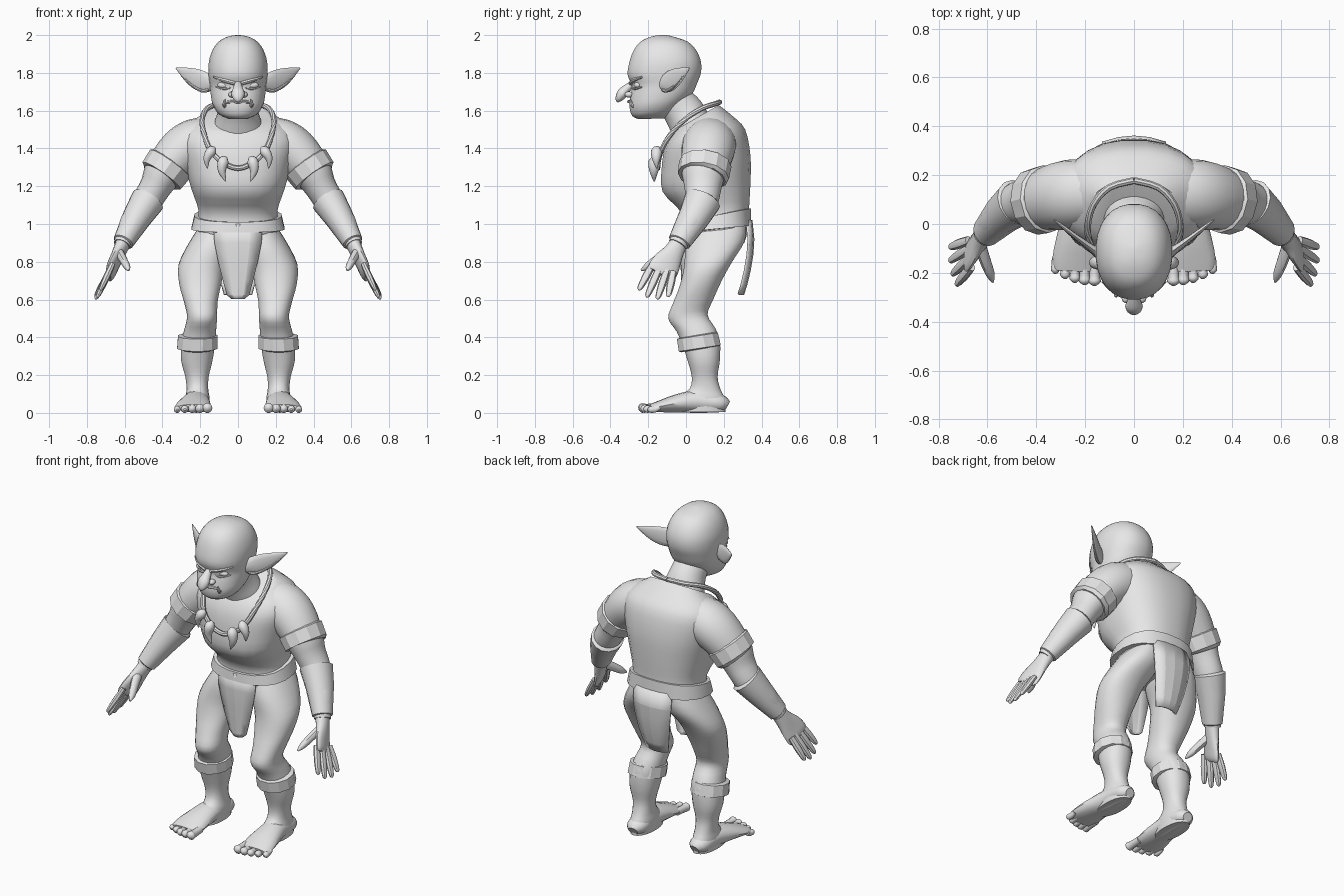
import bpy, bmesh, math
from mathutils import Vector

clay = bpy.data.materials.new("clay_grey")
clay.diffuse_color = (0.8, 0.8, 0.8, 1)


def finish(name, bm, mirror=False, angle=40, thick=0):
    bmesh.ops.recalc_face_normals(bm, faces=bm.faces)
    me = bpy.data.meshes.new(name)
    bm.to_mesh(me)
    bm.free()
    me.materials.append(clay)
    ob = bpy.data.objects.new(name, me)
    bpy.context.collection.objects.link(ob)
    if thick:
        ob.modifiers.new("thickness", 'SOLIDIFY').thickness = thick
    if mirror:
        m = ob.modifiers.new("mirror", 'MIRROR')
        m.use_mirror_merge = False
    bpy.ops.object.select_all(action='DESELECT')
    ob.select_set(True)
    bpy.context.view_layer.objects.active = ob
    bpy.ops.object.shade_smooth_by_angle(angle=math.radians(angle))
    return ob


def spline(rows, steps):
    """Catmull-Rom interpolation of parameter rows."""
    if steps < 2:
        return rows
    out = []
    for i in range(len(rows) - 1):
        a, b, c, d = (rows[max(i - 1, 0)], rows[i], rows[i + 1],
                      rows[min(i + 2, len(rows) - 1)])
        for k in range(steps):
            t = k / steps
            out.append([0.5 * (2 * q + (r - p) * t + (2 * p - 5 * q + 4 * r - s) * t * t
                               + (3 * q - p - 3 * r + s) * t ** 3)
                        for p, q, r, s in zip(a, b, c, d)])
    return out + [rows[-1]]


def loft(name, rings, mirror, angle=40, loop=False):
    bm = bmesh.new()
    vs = [[bm.verts.new(p) for p in r] for r in rings]
    n = len(vs[0])
    pairs = list(zip(vs, vs[1:])) + ([(vs[-1], vs[0])] if loop else [])
    for a, b in pairs:
        for i in range(n):
            bm.faces.new((a[i], a[(i + 1) % n], b[(i + 1) % n], b[i]))
    if not loop:
        bm.faces.new(vs[0])
        bm.faces.new(vs[-1])
    return finish(name, bm, mirror, angle)


def power(v, p):
    return math.copysign(abs(v) ** (2 / p), v)


def slab(name, rows, n=24, steps=3, p=2.2, mirror=False, angle=40):
    """Tilted rings: front y, front z, back y, back z, half width, centre x."""
    rings = []
    for yf, zf, yb, zb, hw, cx in spline(rows, steps):
        ring = []
        for i in range(n):
            a = 2 * math.pi * (i + 0.5) / n
            t = 0.5 + 0.5 * power(math.sin(a), p)
            ring.append(Vector((cx + hw * power(math.cos(a), p),
                                yf + (yb - yf) * t, zf + (zb - zf) * t)))
        rings.append(ring)
    return loft(name, rings, mirror, angle)


def tube(name, rows, wide=(0, 1, 0), n=12, steps=3, mirror=True, angle=40, loop=False):
    """Rings across a path: x, y, z, radius along wide, radius across it."""
    rows = spline(rows, steps)
    pts = [Vector(r[:3]) for r in rows]
    rings = []
    for i, r in enumerate(rows):
        t = (pts[min(i + 1, len(pts) - 1)] - pts[max(i - 1, 0)]).normalized()
        w = Vector(wide)
        w = (w - t * w.dot(t)).normalized()
        u = t.cross(w)
        rings.append([pts[i] + w * max(r[3], .002) * math.cos(2 * math.pi * k / n)
                      + u * max(r[4], .002) * math.sin(2 * math.pi * k / n) for k in range(n)])
    return loft(name, rings, mirror, angle, loop)


def ball(name, loc, size, mirror=True):
    bm = bmesh.new()
    bmesh.ops.create_uvsphere(bm, u_segments=16, v_segments=10, radius=1)
    for v in bm.verts:
        v.co = Vector(loc) + v.co * Vector(size)
    return finish(name, bm, mirror)


def panel(name, rows, bow):
    """Hanging cloth: rows of z, y, half width, bowed across."""
    bm = bmesh.new()
    cols = [-1, -.5, 0, .5, 1]
    vs = [[bm.verts.new((c * hw, y + bow * c * c, z)) for c in cols] for z, y, hw in rows]
    for a, b in zip(vs, vs[1:]):
        for i in range(4):
            bm.faces.new((a[i], a[i + 1], b[i + 1], b[i]))
    return finish(name, bm, angle=8, thick=0.012)


# torso, neck and head
slab("torso", [(.03, .88, .31, .9, .17, 0), (-.01, .95, .335, .99, .22, 0),
               (-.025, 1.06, .335, 1.08, .21, 0), (-.125, 1.17, .343, 1.22, .25, 0),
               (-.13, 1.3, .343, 1.36, .285, 0), (-.115, 1.4, .315, 1.5, .305, 0),
               (-.09, 1.46, .25, 1.57, .265, 0), (-.07, 1.49, .175, 1.63, .18, 0)], p=2.4)
slab("neck", [(-.07, 1.46, .12, 1.58, .13, 0), (-.11, 1.55, .08, 1.65, .105, 0),
              (-.16, 1.62, .02, 1.71, .1, 0)], p=2)
slab("head", [(-.25, 1.555, -.1, 1.56, .05, 0), (-.285, 1.572, -.06, 1.59, .1, 0),
              (-.30, 1.62, -.01, 1.64, .133, 0), (-.295, 1.68, .035, 1.69, .145, 0),
              (-.287, 1.73, .06, 1.745, .15, 0), (-.31, 1.79, .08, 1.8, .157, 0),
              (-.3, 1.86, .08, 1.86, .155, 0), (-.275, 1.925, .055, 1.92, .135, 0),
              (-.235, 1.97, .01, 1.965, .1, 0), (-.18, 1.993, -.06, 1.99, .055, 0),
              (-.14, 2.0, -.1, 2.0, .01, 0)], n=28)

# face
tube("nose", [(0, -.275, 1.75, .015, .015), (0, -.31, 1.72, .026, .022),
              (0, -.338, 1.69, .036, .028), (0, -.357, 1.66, .024, .018),
              (0, -.363, 1.645, .004, .004)], wide=(1, 0, 0), mirror=False)
ball("nostril", (.032, -.302, 1.685), (.019, .022, .016))
ball("eye", (.075, -.255, 1.735), (.034, .02, .018))
tube("brow", [(.015, -.29, 1.745, .012, .014), (.075, -.275, 1.762, .012, .014),
              (.128, -.232, 1.778, .006, .008)], wide=(0, 0, 1), n=8)
tube("lower_eyelid", [(.035, -.278, 1.722, .005, .006), (.075, -.27, 1.715, .006, .007),
                      (.115, -.235, 1.725, .004, .006)], wide=(0, 0, 1), n=8)
tube("lip", [(-.088, -.255, 1.622, .006, .008), (-.055, -.287, 1.645, .008, .01),
             (0, -.3, 1.648, .009, .012), (.055, -.287, 1.645, .008, .01),
             (.088, -.255, 1.622, .006, .008)], wide=(0, 0, 1), n=8, mirror=False)
tube("tusk", [(.068, -.275, 1.622, .01, .01), (.073, -.292, 1.638, .009, .009),
              (.068, -.295, 1.662, .002, .002)], n=8)
tube("ear", [(.135, -.125, 1.745, .04, .022), (.18, -.095, 1.752, .055, .016),
             (.23, -.058, 1.772, .052, .012), (.28, -.02, 1.798, .032, .009),
             (.328, .018, 1.825, .003, .003)], wide=(0, 0, 1))
tube("ear_fold", [(.155, -.12, 1.71, .01, .01), (.19, -.1, 1.705, .009, .009),
                  (.24, -.06, 1.732, .007, .007), (.3, -.008, 1.79, .004, .004)], n=8)

# arms, sleeve bands and bracers
tube("arm", [(.12, .13, 1.46, .12, .11), (.22, .125, 1.43, .14, .13),
             (.3, .115, 1.38, .14, .128), (.39, .095, 1.28, .12, .108),
             (.435, .09, 1.2, .1, .085), (.49, .08, 1.11, .085, .078),
             (.56, .02, 1.0, .07, .068), (.615, -.045, .89, .05, .045)], n=20)
tube("sleeve_band", [(.355, .103, 1.325, .125, .118), (.36, .102, 1.318, .14, .13),
                     (.405, .092, 1.255, .137, .124), (.41, .09, 1.248, .122, .11)],
     n=12, steps=1, angle=25)
tube("bracer", [(.475, .09, 1.13, .085, .08), (.478, .088, 1.125, .1, .092),
                (.535, .042, 1.035, .085, .078), (.607, -.035, .905, .062, .056),
                (.61, -.038, .9, .05, .045)], n=14, steps=1, angle=45)

# hands
across = (.12, -.85, .45)
tube("palm", [(.605, -.035, .905, .045, .04), (.63, -.065, .85, .055, .034),
              (.655, -.1, .795, .075, .027), (.675, -.125, .75, .08, .022),
              (.685, -.135, .732, .07, .012)], wide=across, n=16)
fingers = [((.675, -.188, .765), (.728, -.25, .65)), ((.685, -.15, .745), (.745, -.208, .612)),
           ((.69, -.11, .73), (.755, -.152, .602)), ((.69, -.072, .725), (.755, -.095, .615))]
for i, (a, b) in enumerate(fingers):
    a, b = Vector(a), Vector(b)
    rows = [(*a.lerp(b, t), r, r * .85) for t, r in
            ((-.2, .018), (.3, .021), (.7, .018), (.93, .013), (1, .004))]
    tube("finger_%d" % (i + 1), rows, n=8)
tube("thumb", [(.63, -.09, .85, .028, .025), (.607, -.155, .81, .026, .022),
               (.588, -.205, .775, .02, .018), (.578, -.238, .755, .005, .005)], n=10)

# legs, feet and shin bands
slab("leg", [(.04, 1.0, .32, 1.02, .09, .1), (.0, .89, .312, .91, .125, .135),
             (-.012, .77, .245, .8, .125, .19), (-.035, .67, .19, .7, .112, .2),
             (-.07, .58, .145, .6, .09, .197), (-.095, .5, .115, .52, .08, .19),
             (-.05, .43, .155, .45, .085, .2), (-.02, .36, .18, .38, .09, .21),
             (.01, .27, .18, .28, .083, .218), (.03, .19, .168, .19, .062, .217),
             (.02, .13, .185, .12, .058, .215), (-.03, .08, .21, .07, .065, .215),
             (-.05, .005, .21, .005, .062, .215)], mirror=True)
tube("foot", [(.213, .218, .035, .03, .028), (.215, .18, .05, .06, .048),
              (.22, .06, .06, .068, .06), (.23, -.05, .05, .085, .048),
              (.238, -.14, .034, .095, .031), (.24, -.19, .025, .088, .02)],
     wide=(1, 0, 0), n=16)
for i in range(5):
    x, r = .162 + .04 * i, .026 - .002 * i
    y = -.252 + .003 * i * i
    tube("toe_%d" % (i + 1), [(x, -.14, .03, r * .8, r * .8), (x, y + .04, r, r * .85, r * .9),
                              (x, y + .015, r, r, r), (x, y, r * .9, r * .3, r * .3)],
         wide=(1, 0, 0), n=10)
slab("shin_band", [(-.04, .395, .165, .43, .09, .21), (-.052, .39, .172, .425, .108, .213),
                   (-.042, .325, .188, .36, .11, .216), (-.03, .32, .18, .355, .09, .216)],
     n=12, steps=1, p=2, mirror=True, angle=25)

# belt and hanging cloths
slab("belt", [(0, 1.012, .32, 1.083, .21, 0), (-.03, 1.01, .345, 1.083, .232, 0),
              (-.035, .955, .348, .992, .25, 0), (0, .953, .32, .99, .2, 0)],
     n=20, steps=1, p=2.4, angle=25)
panel("front_cloth", [(1.0, -.03, .13), (.9, -.035, .125), (.8, -.03, .105),
                      (.7, -.025, .08), (.625, -.02, .06), (.602, -.02, .035)], .02)
panel("back_cloth", [(1.02, .352, .13), (.92, .362, .13), (.84, .357, .12),
                     (.75, .342, .105), (.68, .325, .09), (.625, .308, .075)], -.025)

# necklace cord and teeth
half = [(.1, .15, 1.635), (.165, .08, 1.61), (.19, -.01, 1.55),
        (.178, -.085, 1.47), (.145, -.13, 1.39), (.08, -.148, 1.325)]
path = [(0, .178, 1.645)] + half + [(0, -.15, 1.295)]
path += [(-x, y, z) for x, y, z in reversed(half)] + [path[0]]
tube("necklace_cord", [(*p, .014, .014) for p in path], wide=(.01, .6, .8),
     n=8, mirror=False)
tube("outer_tooth", [(.125, -.14, 1.4, .012, .012), (.142, -.155, 1.385, .03, .028),
                     (.165, -.158, 1.345, .022, .02), (.162, -.155, 1.295, .003, .003)], n=10)
tube("inner_tooth", [(.065, -.15, 1.35, .012, .012), (.078, -.165, 1.33, .033, .03),
                     (.085, -.17, 1.28, .024, .022), (.065, -.168, 1.225, .003, .003)], n=10)
